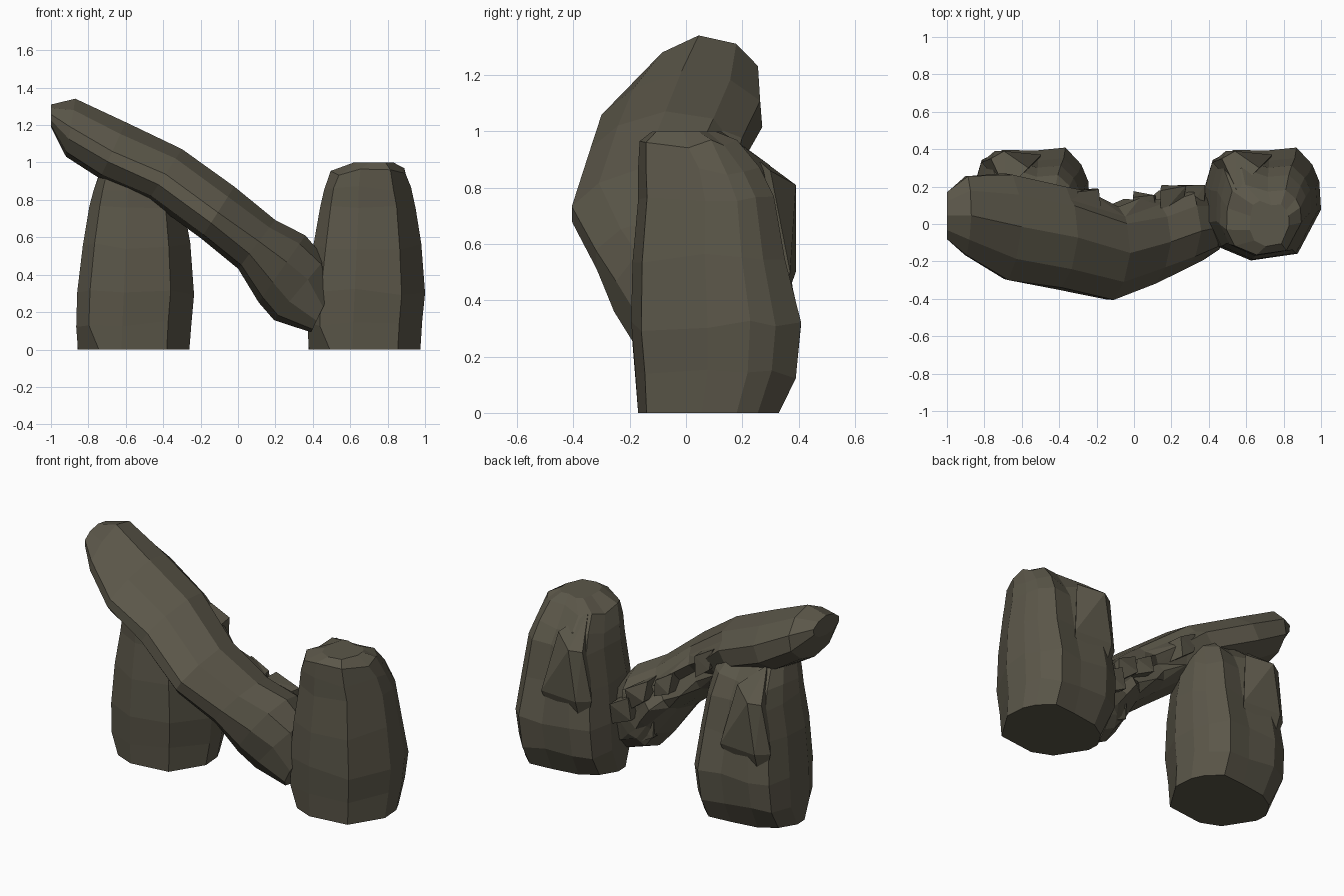
import bpy, bmesh, math, random
from mathutils import Vector

if "Cube" in bpy.data.objects:
    bpy.data.objects.remove(bpy.data.objects["Cube"])

stone = bpy.data.materials.new("dark olive stone")
stone.diffuse_color = (0.105, 0.095, 0.067, 1)
stone.use_nodes = True
stone.node_tree.nodes["Principled BSDF"].inputs["Base Color"].default_value = stone.diffuse_color


def finish(bm, name):
    bmesh.ops.recalc_face_normals(bm, faces=bm.faces)
    me = bpy.data.meshes.new(name)
    bm.to_mesh(me)
    bm.free()
    me.materials.append(stone)
    ob = bpy.data.objects.new(name, me)
    bpy.context.collection.objects.link(ob)
    return ob


def loft(rings):
    """Skin a list of equal-length point rings and cap both ends."""
    bm = bmesh.new()
    vs = [[bm.verts.new(p) for p in r] for r in rings]
    n = len(vs[0])
    for a, b in zip(vs, vs[1:]):
        for i in range(n):
            j = (i + 1) % n
            bm.faces.new((a[i], a[j], b[j], b[i]))
    bm.faces.new(vs[0])
    bm.faces.new(vs[-1])
    return bm


def shard(points, name):
    """Small broken chunk: convex hull of a few points."""
    bm = bmesh.new()
    for p in points:
        bm.verts.new(p)
    bmesh.ops.convex_hull(bm, input=bm.verts)
    return finish(bm, name)


# Upright stones: one irregular plan outline fitted to a box at each height
PLAN = [(1, -.1), (.6, -.88), (-.2, -1), (-.78, -.75), (-1, -.3), (-.98, .3),
        (-.85, .78), (-.5, .95), (.1, .95), (.58, 1), (.85, .7), (.97, .4)]
BASE = [(1, -.1), (.6, -.88), (-.2, -1), (-.6, -.8), (-.97, -.1), (-.98, .2),
        (-.78, .6), (-.45, .85), (.1, .95), (.58, 1), (.85, .7), (.97, .4)]
LEVELS = [  # z, x min, x max, y min, y max
    (0, .37, .975, -.17, .33), (.14, .37, .985, -.18, .39), (.31, .375, 1.0, -.195, .41),
    (.55, .405, .98, -.19, .38), (.75, .44, .95, -.17, .36), (.86, .46, .925, -.17, .31),
    (.95, .495, .895, -.165, .22), (1.0, .62, .83, -.12, .13)]


def upright(name, dx, seed):
    rnd = random.Random(seed)
    rings = []
    for z, x0, x1, y0, y1 in LEVELS:
        wob = 0 if z in (0, 1.0) else .02
        lean = max(0, min(1, (z - .3) / .5)) * .2  # back right corner thins upwards
        ring = []
        for u, v in (PLAN if z else BASE):
            if u > 0 and v > 0:
                v *= 1 - lean
            ring.append((dx + (x0 + x1) / 2 + u * (x1 - x0) / 2,
                         (y0 + y1) / 2 + v * (y1 - y0) / 2, z + rnd.uniform(-wob, wob)))
        rings.append(ring)
    finish(loft(rings), name)
    # broken slab standing proud on the back left corner, with a pointed top
    shard([(dx + x, y, z) for x, y, z in
           [(.54, .39, .81), (.47, .35, .8), (.55, .18, .965), (.67, .3, .86), (.74, .37, .5),
            (.42, .33, .5), (.49, .39, .5), (.5, .3, .25), (.7, .3, .3)]],
          name + "_back_slab")


upright("right_upright_stone", 0, 3)
upright("left_upright_stone", -1.235, 8)

# Fallen lintel: sections across its leaning axis, front upper edge flattened
SECTIONS = [  # top x, z, bottom x, z, y min, y max, flattening
    (-1.0, 1.31, -1.0, 1.19, -.08, .17, .2), (-.87, 1.34, -.92, 1.03, -.17, .26, .3),
    (-.6, 1.215, -.74, .91, -.30, .27, .35), (-.3, 1.07, -.48, .80, -.345, .2, .3),
    (-.02, .87, -.2, .59, -.41, .1, .3), (.2, .695, .0, .43, -.32, .13, .2),
    (.36, .61, .11, .25, -.255, .18, .1), (.47, .49, .19, .155, -.19, .16, 0),
    (.49, .3, .39, .09, -.14, .09, 0)]
N = 10
rnd = random.Random(5)
rings = []
for tx, tz, bx, bz, y0, y1, flat in SECTIONS:
    ring = []
    for i in range(N):
        a = 2 * math.pi * i / N
        c, s = math.cos(a), math.sin(a)
        if s > 0:
            if c > 0:
                c -= flat * s
            else:
                c, s = -abs(c) ** .8, s ** .8
        s = max(-1, min(1, s * 1.05))
        k = rnd.uniform(.97, 1.01)
        ring.append(((tx + bx) / 2 + c * k * (tx - bx) / 2,
                     (y0 + y1) / 2 - s * k * (y1 - y0) / 2,
                     (tz + bz) / 2 + c * k * (tz - bz) / 2))
    rings.append(ring)
bm = loft(rings)
bmesh.ops.recalc_face_normals(bm, faces=bm.faces)

# Fractured back: split the rear faces once and push the new points in and out
back = {f for f in bm.faces if f.normal.y > .4 and -.5 < f.calc_center_median().x < .42}
edges = list({e for f in back for e in f.edges if all(l in back for l in e.link_faces)})
res = bmesh.ops.subdivide_edges(bm, edges=edges, cuts=1, use_grid_fill=True)
for v in {g for g in res["geom_inner"] if isinstance(g, bmesh.types.BMVert)}:
    v.co += Vector((rnd.uniform(-.02, .02), rnd.uniform(-.04, .03), rnd.uniform(-.02, .02)))
finish(bm, "fallen_lintel_stone")

# Angular chunks left along the broken back of the lintel
CHIPS = [(-.24, .12, .86, .1), (.06, .1, .63, .11), (.2, .12, .54, .12),
         (.32, .11, .42, .13), (.2, .06, .3, .1)]
for k, (x, y, z, r) in enumerate(CHIPS):
    pts = []
    for sx in (-1, 1):
        for sy in (-1, 1):
            for sz in (-1, 1):
                q = r * .62
                pts.append((x + sx * q * rnd.uniform(.6, 1.1), y + sy * q * rnd.uniform(.6, 1.25),
                            z - sx * q * .5 + sz * q * rnd.uniform(.7, 1.1)))
    shard(pts, f"lintel_chip_{k + 1}")
